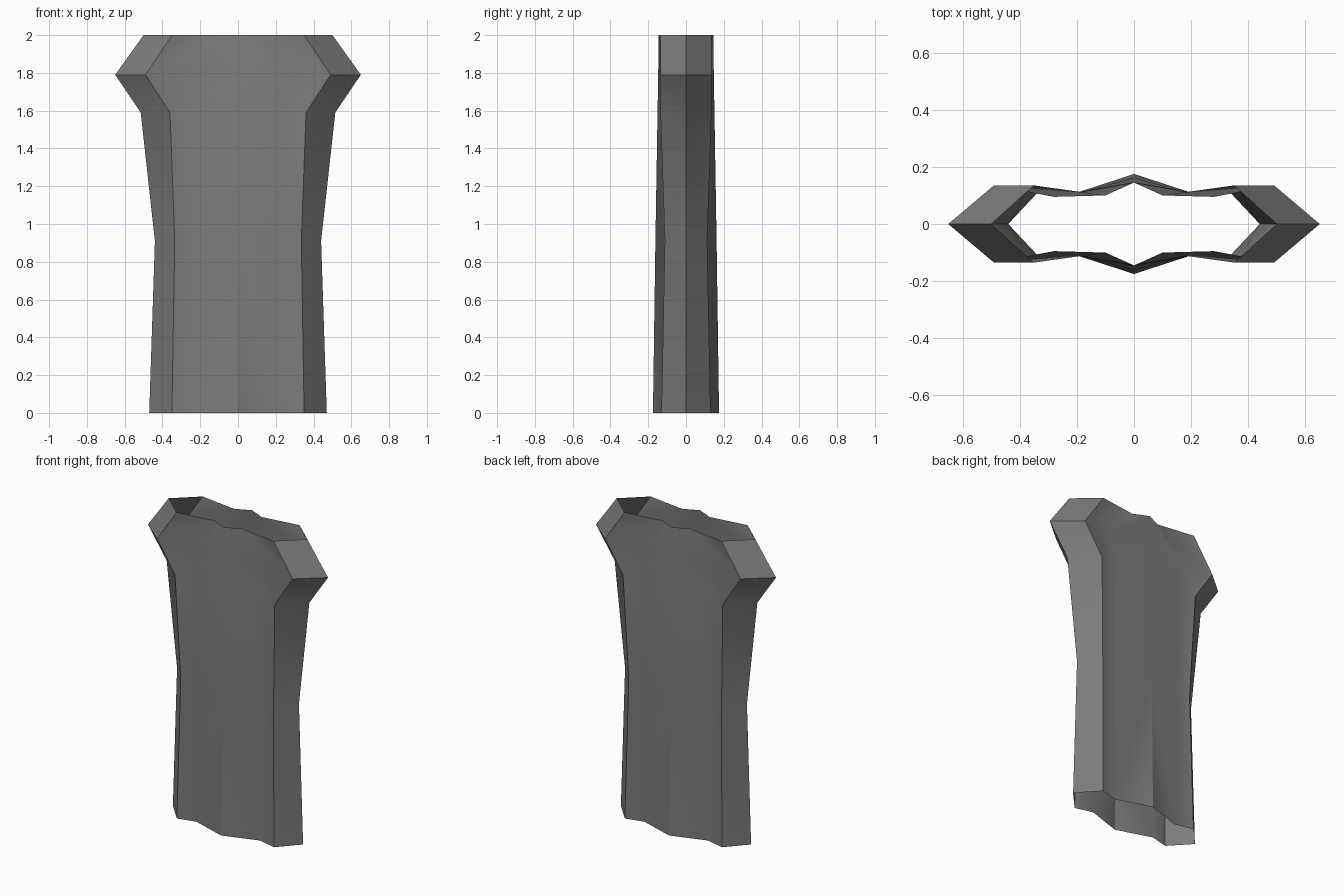
import bpy, bmesh, math

cube = bpy.data.objects.get("Cube")
if cube:
    bpy.data.objects.remove(cube, do_unlink=True)

# One plain grey for the whole sleeve
grey = bpy.data.materials.new("mid grey")
grey.use_nodes = True
colour = (0.2, 0.2, 0.2, 1)
grey.diffuse_color = colour
grey.node_tree.nodes["Principled BSDF"].inputs["Base Color"].default_value = colour

# One quarter of the sleeve: rings from hem to rim,
# each running from the side seam to the centre fold
rings = [
    [(.47, 0, 0), (.35, .13, 0), (.23, .1, 0), (0, .175, 0)],
    [(.44, 0, .91), (.335, .112, .91), (.225, .1, .91), (0, .162, .91)],
    [(.515, 0, 1.59), (.36, .135, 1.59), (.23, .105, 1.67), (0, .147, 1.81)],
    [(.65, 0, 1.79), (.49, .135, 1.79), (.28, .095, 1.8), (0, .147, 1.81)],
    [(.5, 0, 2), (.35, .135, 2), (.1, .1, 2), (0, .145, 2)],
]

# Skin the quarter into an open sheet
bm = bmesh.new()
grid = [[bm.verts.new(p) for p in ring] for ring in rings]
for low, high in zip(grid, grid[1:]):
    for i in range(len(low) - 1):
        bm.faces.new((low[i], low[i + 1], high[i + 1], high[i]))

# Mirror across both centre planes and weld the folds
for axis in ((-1, 1, 1), (1, -1, 1)):
    copy = bmesh.ops.duplicate(bm, geom=bm.verts[:] + bm.edges[:] + bm.faces[:])["geom"]
    verts = [g for g in copy if isinstance(g, bmesh.types.BMVert)]
    bmesh.ops.scale(bm, vec=axis, verts=verts)
bmesh.ops.remove_doubles(bm, verts=bm.verts[:], dist=0.0005)
bmesh.ops.recalc_face_normals(bm, faces=bm.faces[:])

# Make sure the outside faces outwards
side = max(bm.faces, key=lambda f: f.calc_center_median().x)
if side.normal.x < 0:
    bmesh.ops.reverse_faces(bm, faces=bm.faces[:])

mesh = bpy.data.meshes.new("pleated_sleeve")
bm.to_mesh(mesh)
bm.free()
mesh.materials.append(grey)
sleeve = bpy.data.objects.new("pleated_sleeve", mesh)
bpy.context.collection.objects.link(sleeve)

# Soft shading with crisp folds
bpy.ops.object.select_all(action='DESELECT')
sleeve.select_set(True)
bpy.context.view_layer.objects.active = sleeve
bpy.ops.object.shade_smooth_by_angle(angle=math.radians(30))
